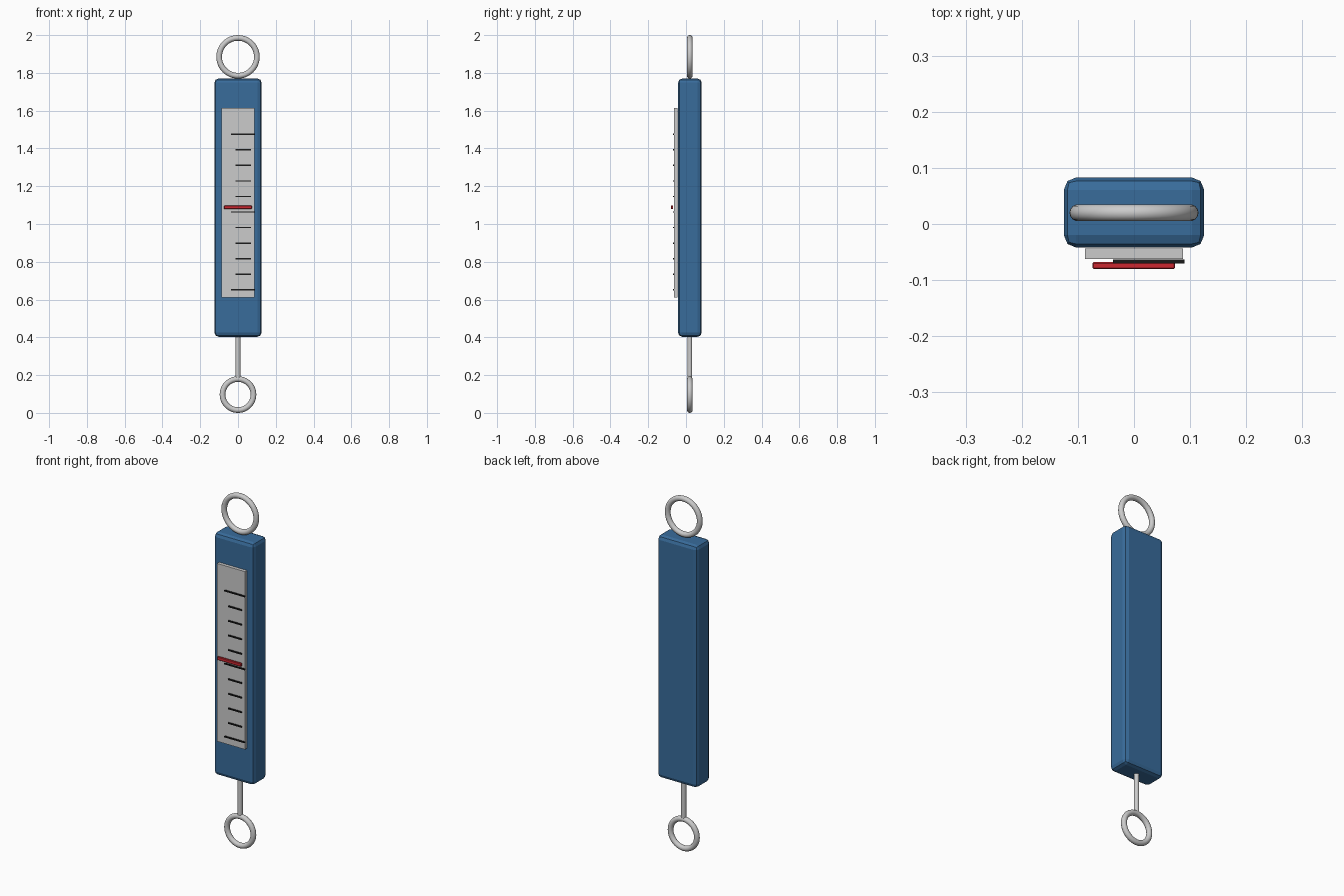
import bpy
import math

if "Cube" in bpy.data.objects:
    bpy.data.objects.remove(bpy.data.objects["Cube"])


def material(name, color):
    m = bpy.data.materials.new(name)
    m.diffuse_color = color
    m.use_nodes = True
    m.node_tree.nodes["Principled BSDF"].inputs["Base Color"].default_value = m.diffuse_color
    return m


blue = material("blue_paint", (0.04, 0.15, 0.33, 1))
red = material("red_paint", (0.6, 0.02, 0.03, 1))
black = material("black_ink", (0.01, 0.01, 0.01, 1))


def box(name, lo, hi, mat=None, bevel=0, segments=2):
    """Box between two corners, with optional bevelled edges."""
    bpy.ops.mesh.primitive_cube_add(
        size=1, location=[(a + b) / 2 for a, b in zip(lo, hi)])
    ob = bpy.context.object
    ob.name = name
    ob.scale = [b - a for a, b in zip(lo, hi)]
    bpy.ops.object.transform_apply(location=False, rotation=False, scale=True)
    if bevel:
        mod = ob.modifiers.new("bevel", 'BEVEL')
        mod.width = bevel
        mod.segments = segments
    if mat:
        ob.data.materials.append(mat)
    return ob


def ring(name, z, major, minor):
    """Upright ring facing the front."""
    bpy.ops.mesh.primitive_torus_add(
        location=(0, AXIS_Y, z), rotation=(math.pi / 2, 0, 0),
        major_radius=major, minor_radius=minor,
        major_segments=48, minor_segments=14)
    bpy.context.object.name = name
    bpy.ops.object.shade_smooth()


AXIS_Y = 0.02

# Housing
box("housing", (-0.125, -0.042, 0.403), (0.125, 0.083, 1.77), blue, 0.022)

# Scale plate on the front
box("scale_plate", (-0.087, -0.0625, 0.61), (0.087, -0.044, 1.613))

# Graduation marks, long at both ends and the middle
for i in range(11):
    z = 1.475 - i * 0.0823
    x0, x1 = (-0.037, 0.09) if i % 5 == 0 else (-0.013, 0.07)
    box(f"scale_mark_{i}", (x0, -0.07, z - 0.0035), (x1, -0.0635, z + 0.0035), black)

# Pointer
box("pointer", (-0.074, -0.08, 1.079), (0.073, -0.068, 1.097), red, 0.002, 1)

# Hanging ring and pull ring
ring("hanging_ring", 1.885, 0.1, 0.015)
ring("pull_ring", 0.097, 0.082, 0.015)

# Pull rod
bpy.ops.mesh.primitive_cylinder_add(
    vertices=24, radius=0.013, depth=0.24, location=(0, AXIS_Y, 0.305))
bpy.context.object.name = "pull_rod"
bpy.ops.object.shade_smooth_by_angle()
